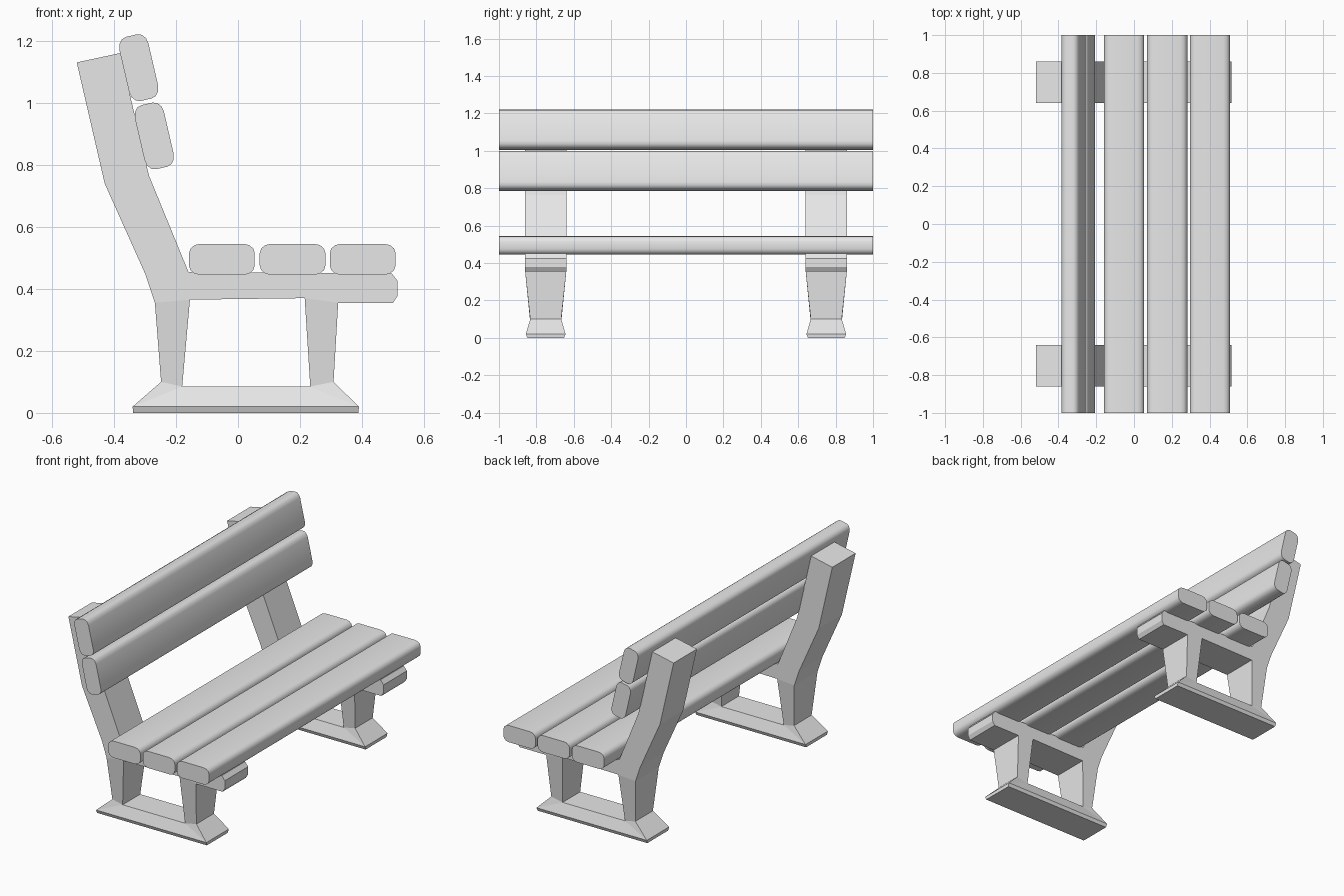
import bpy, bmesh
from math import cos, sin, pi, radians

cube = bpy.data.objects.get("Cube")
if cube:
    bpy.data.objects.remove(cube, do_unlink=True)

# One plain grey for the whole bench
grey = bpy.data.materials.new("light_grey")
grey.use_nodes = True
colour = (0.8, 0.8, 0.8, 1)
grey.diffuse_color = colour
grey.node_tree.nodes["Principled BSDF"].inputs["Base Color"].default_value = colour


def finish(bm, name, smooth):
    bmesh.ops.recalc_face_normals(bm, faces=bm.faces)
    mesh = bpy.data.meshes.new(name)
    bm.to_mesh(mesh)
    bm.free()
    mesh.materials.append(grey)
    obj = bpy.data.objects.new(name, mesh)
    bpy.context.collection.objects.link(obj)
    if smooth:
        bpy.ops.object.select_all(action="DESELECT")
        obj.select_set(True)
        bpy.context.view_layer.objects.active = obj
        bpy.ops.object.shade_smooth_by_angle(angle=radians(40))
    return obj


# Planks: a rounded rectangle swept along the bench
def plank(name, x, z, width, thick, tilt=0, rx=0.036, rz=0.03, steps=3):
    bm = bmesh.new()
    ring = []
    for corner, (sx, sz) in enumerate([(1, 1), (-1, 1), (-1, -1), (1, -1)]):
        for i in range(steps + 1):
            a = (corner + i / steps) * pi / 2
            u = sx * (width / 2 - rx) + rx * cos(a)
            v = sz * (thick / 2 - rz) + rz * sin(a)
            px = x + u * cos(tilt) - v * sin(tilt)
            pz = z + u * sin(tilt) + v * cos(tilt)
            ring.append(bm.verts.new((px, -1, pz)))
    end = bm.faces.new(ring)
    made = bmesh.ops.extrude_face_region(bm, geom=[end], use_keep_orig=True)
    moved = [g for g in made["geom"] if isinstance(g, bmesh.types.BMVert)]
    bmesh.ops.translate(bm, verts=moved, vec=(0, 2, 0))
    return finish(bm, name, True)


for name, x in (("rear", -0.052), ("middle", 0.176), ("front", 0.402)):
    plank("seat_plank_" + name, x, 0.495, 0.212, 0.1)
for name, x, z in (("lower", -0.27, 0.893), ("upper", -0.32, 1.113)):
    plank("back_plank_" + name, x, z, 0.212, 0.096, radians(103))

# Side support: named outline points as (x, z, half thickness)
points = {
    "post_top_rear": (-0.52, 1.13, 0.11), "post_top_front": (-0.38, 1.16, 0.11),
    "bend_rear": (-0.43, 0.74, 0.11), "bend_front": (-0.287, 0.765, 0.11),
    "seat_rear": (-0.30, 0.45, 0.11), "seat_front": (-0.16, 0.455, 0.11),
    "rear_leg_out": (-0.268, 0.355, 0.11), "rear_leg_in": (-0.155, 0.365, 0.11),
    "front_leg_in": (0.215, 0.37, 0.11), "front_leg_out": (0.323, 0.355, 0.11),
    "nose_a": (0.50, 0.355, 0.11), "nose_b": (0.515, 0.378, 0.11),
    "nose_c": (0.515, 0.425, 0.11), "nose_d": (0.495, 0.45, 0.11),
    "rear_ankle_out": (-0.248, 0.10, 0.083), "rear_ankle_in": (-0.18, 0.085, 0.083),
    "front_ankle_in": (0.233, 0.085, 0.083), "front_ankle_out": (0.308, 0.10, 0.083),
    "toe": (0.39, 0.02, 0.106), "heel": (-0.34, 0.02, 0.106),
    "toe_base": (0.388, 0, 0.098), "heel_base": (-0.338, 0, 0.098),
}
# Post, seat beam, two legs and foot as joined cells
cells = [
    "post_top_rear post_top_front bend_front bend_rear",
    "bend_rear bend_front seat_front seat_rear",
    "seat_rear seat_front rear_leg_in rear_leg_out",
    "rear_leg_in front_leg_in front_leg_out nose_a nose_b nose_c nose_d seat_front",
    "rear_leg_out rear_leg_in rear_ankle_in rear_ankle_out",
    "front_leg_in front_leg_out front_ankle_out front_ankle_in",
    "heel rear_ankle_out rear_ankle_in",
    "heel rear_ankle_in front_ankle_in toe",
    "toe front_ankle_in front_ankle_out",
    "heel toe toe_base heel_base",
]


def support(name, y):
    bm = bmesh.new()
    side = {s: {k: bm.verts.new((x, y + s * h, z)) for k, (x, z, h) in points.items()}
            for s in (-1, 1)}
    uses = {}
    for cell in cells:
        keys = cell.split()
        for s in (-1, 1):
            bm.faces.new([side[s][k] for k in keys])
        for pair in zip(keys, keys[1:] + keys[:1]):
            uses.setdefault(frozenset(pair), []).append(pair)
    # Outline edges, including the opening, join the two sides
    for pairs in uses.values():
        if len(pairs) == 1:
            a, b = pairs[0]
            bm.faces.new([side[-1][a], side[-1][b], side[1][b], side[1][a]])
    return finish(bm, name, False)


support("right_support", -0.75)
support("left_support", 0.75)
